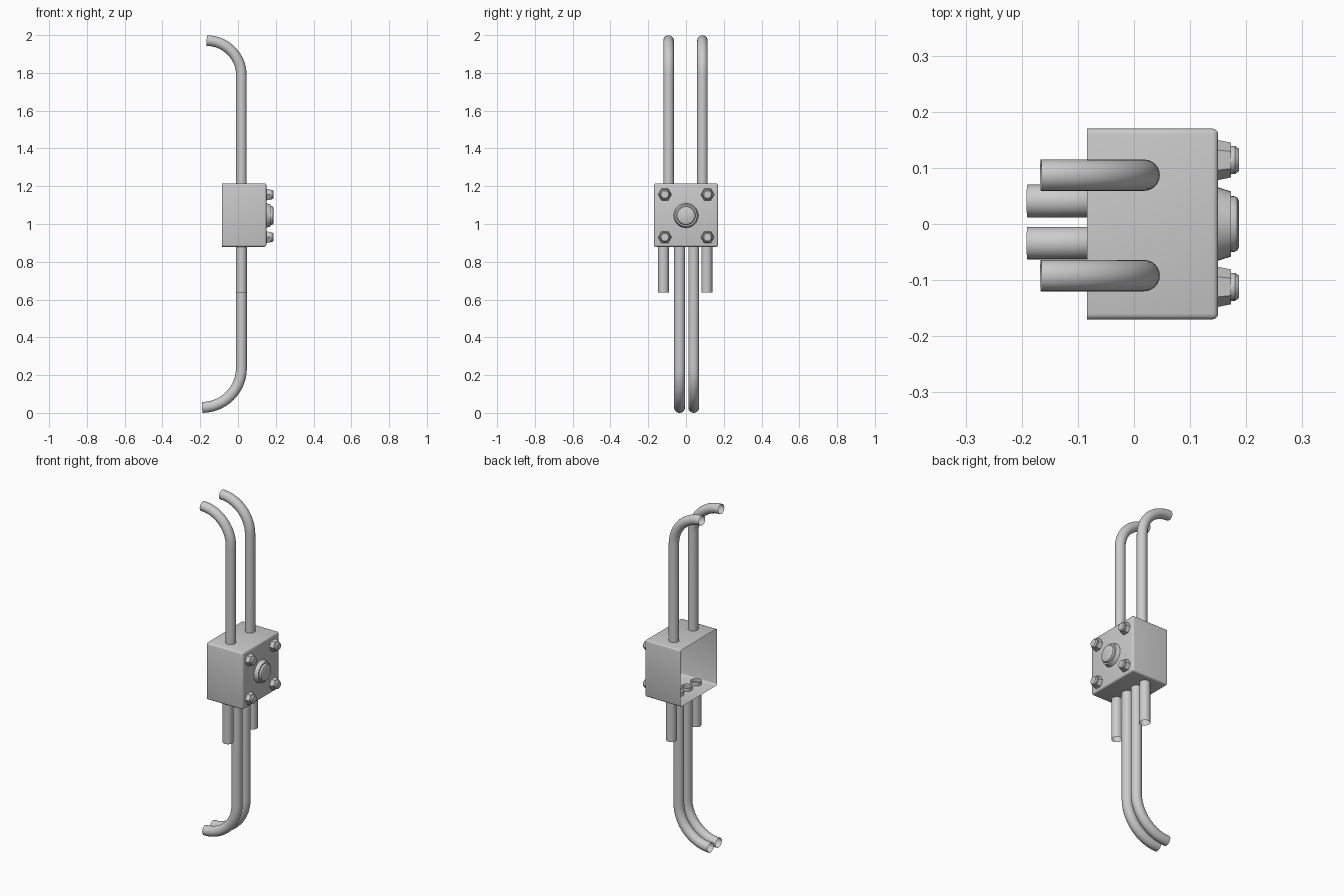
import bpy, bmesh, math
from mathutils import Vector, Matrix

cube = bpy.data.objects.get("Cube")
if cube:
    bpy.data.objects.remove(cube, do_unlink=True)

grey = bpy.data.materials.new("plain grey")
grey.use_nodes = True
grey.diffuse_color = (0.6, 0.6, 0.6, 1)
grey.node_tree.nodes["Principled BSDF"].inputs["Base Color"].default_value = (0.6, 0.6, 0.6, 1)


def finish(bm, name, angle=35):
    mesh = bpy.data.meshes.new(name)
    bm.to_mesh(mesh)
    bm.free()
    obj = bpy.data.objects.new(name, mesh)
    bpy.context.collection.objects.link(obj)
    mesh.materials.append(grey)
    bpy.ops.object.select_all(action='DESELECT')
    obj.select_set(True)
    bpy.context.view_layer.objects.active = obj
    bpy.ops.object.shade_smooth_by_angle(angle=math.radians(angle))
    return obj


def skin(bm, rings):
    # Bridge successive closed rings of vertices
    for a, b in zip(rings, rings[1:]):
        n = len(a)
        for i in range(n):
            j = (i + 1) % n
            bm.faces.new((a[i], a[j], b[j], b[i]))


def tube(name, path, y, radius, sides=24):
    # Open-ended round tube following (x, z) points at a fixed y
    pts = [Vector((x, y, z)) for x, z in path]
    bm = bmesh.new()
    rings = []
    for i, p in enumerate(pts):
        t = (pts[min(i + 1, len(pts) - 1)] - pts[max(i - 1, 0)]).normalized()
        side = Vector((0, 1, 0))
        up = t.cross(side)
        rings.append([bm.verts.new(p + radius * (math.cos(a) * side + math.sin(a) * up))
                      for a in (math.tau * k / sides for k in range(sides))])
    skin(bm, rings)
    bmesh.ops.recalc_face_normals(bm, faces=bm.faces)
    return finish(bm, name)


def lathe(name, profile, y, z, sides):
    # Turned part along +x from (x, radius) points, with a flat end
    bm = bmesh.new()
    rings = [[bm.verts.new((x, y + r * math.cos(a), z + r * math.sin(a)))
              for a in (math.tau * k / sides for k in range(sides))] for x, r in profile]
    skin(bm, rings)
    bm.faces.new(rings[-1])
    bmesh.ops.recalc_face_normals(bm, faces=bm.faces)
    return finish(bm, name)


def bend(start_z, bend_z, radius, direction, steps=14):
    # Straight run, then a quarter turn towards -x
    return [(PIPE_X, start_z)] + [
        (PIPE_X - radius * (1 - math.cos(a)), bend_z + direction * radius * math.sin(a))
        for a in (math.pi / 2 * k / steps for k in range(steps + 1))]


PIPE_X = 0.018
FACE_X = 0.148

# Box shell, open on one side, with softened edges elsewhere
bm = bmesh.new()
bmesh.ops.create_cube(bm, size=1, matrix=Matrix.Translation((0.033, 0, 1.047))
                      @ Matrix.Diagonal((0.234, 0.34, 0.335, 1)))
bmesh.ops.delete(bm, geom=[f for f in bm.faces if f.normal.x < -0.9], context='FACES_ONLY')
bmesh.ops.bevel(bm, geom=[e for e in bm.edges if len(e.link_faces) == 2],
                offset=0.01, segments=3, profile=0.5, affect='EDGES')
finish(bm, "box_shell")

# Upper and lower bent pipes, and short straight stubs
for label, y in (("right", -0.092), ("left", 0.087)):
    tube("upper_pipe_" + label, bend(1.2, 1.787, 0.184, 1), y, 0.028)
for label, y in (("right", -0.034), ("left", 0.041)):
    tube("lower_pipe_" + label, bend(0.9, 0.237, 0.208, -1), y, 0.029)
for label, y in (("right", -0.119), ("left", 0.11)):
    tube("short_stub_" + label, [(PIPE_X, 0.9), (PIPE_X, 0.637)], y, 0.029)

# Corner bolts: tapered hexagon with a round cap
for height, z in (("upper", 1.156), ("lower", 0.93)):
    for label, y in (("right", -0.112), ("left", 0.114)):
        lathe(f"bolt_base_{height}_{label}", [(FACE_X, 0.036), (0.173, 0.031)], y, z, 6)
        lathe(f"bolt_cap_{height}_{label}",
              [(0.17, 0.025), (0.18, 0.025), (0.187, 0.02)], y, z, 16)

# Central knob: wide collar with a raised cap
lathe("knob_collar", [(FACE_X, 0.066), (0.173, 0.058)], 0, 1.045, 32)
lathe("knob_cap", [(0.17, 0.05), (0.178, 0.05), (0.184, 0.047), (0.187, 0.041)], 0, 1.045, 32)
